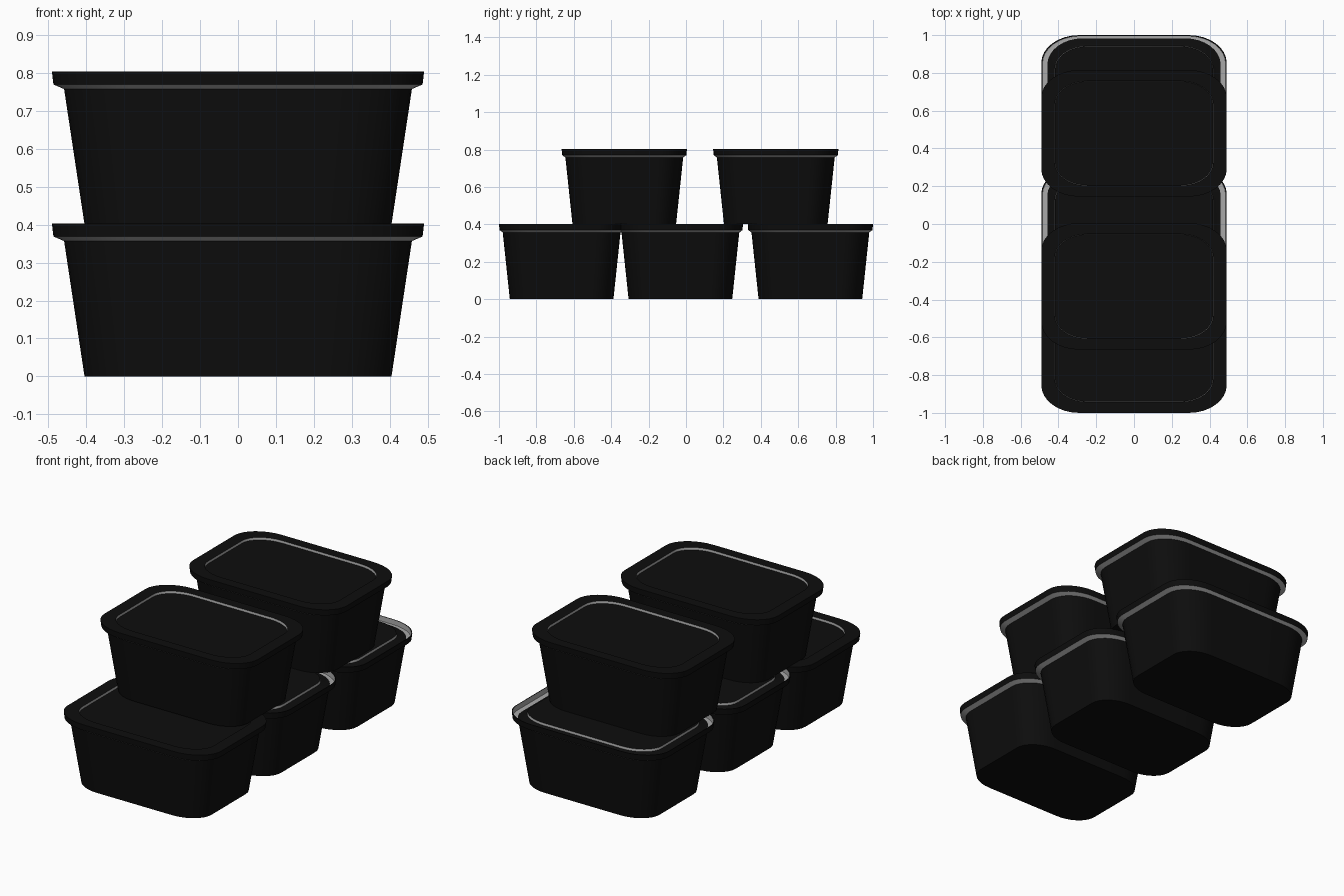
import bpy, bmesh, math

if "Cube" in bpy.data.objects:
    bpy.data.objects.remove(bpy.data.objects["Cube"], do_unlink=True)


def make_material(name, rgb):
    mat = bpy.data.materials.new(name)
    mat.use_nodes = True
    mat.diffuse_color = (*rgb, 1)
    mat.node_tree.nodes["Principled BSDF"].inputs["Base Color"].default_value = (*rgb, 1)
    return mat


BLACK, GREY = 0, 1
MATERIALS = [make_material("black plastic", (0.004, 0.004, 0.004)),
             make_material("light grey edge", (0.4, 0.4, 0.4))]


def outline(hx, hy, z, steps=8):
    """Rounded rectangle with elliptical corners."""
    rx, ry = 0.41 * hx, 0.44 * hy
    points = []
    for q, (sx, sy) in enumerate([(1, 1), (-1, 1), (-1, -1), (1, -1)]):
        for i in range(steps + 1):
            a = math.pi / 2 * (q + i / steps)
            points.append((sx * (hx - rx) + rx * math.cos(a),
                           sy * (hy - ry) + ry * math.sin(a), z))
    return points


def loft(name, rings, bands, location, cap_bottom):
    """Skin a stack of outlines; bands gives the material of each strip."""
    bm = bmesh.new()
    loops = [[bm.verts.new(p) for p in outline(*r)] for r in rings]
    n = len(loops[0])
    for lower, upper, mat in zip(loops, loops[1:], bands):
        for i in range(n):
            j = (i + 1) % n
            bm.faces.new((lower[i], lower[j], upper[j], upper[i])).material_index = mat
    bm.faces.new(loops[-1])
    if cap_bottom:
        bm.faces.new(loops[0][::-1])
    mesh = bpy.data.meshes.new(name)
    bm.to_mesh(mesh)
    bm.free()
    for mat in MATERIALS:
        mesh.materials.append(mat)
    obj = bpy.data.objects.new(name, mesh)
    obj.location = location
    bpy.context.collection.objects.link(obj)
    bpy.ops.object.select_all(action='DESELECT')
    obj.select_set(True)
    bpy.context.view_layer.objects.active = obj
    bpy.ops.object.shade_smooth_by_angle(angle=math.radians(30))


# Tapered tub
TUB = [(0.405, 0.277, 0), (0.459, 0.315, 0.358)]

# Sloped grey flange and black skirt shared by both lid types
SKIRT = [(0.459, 0.315, 0.357), (0.487, 0.332, 0.369), (0.491, 0.335, 0.403)]

# Lid with a flat rim and a shallow sunken panel
SUNKEN = SKIRT + [(0.420, 0.277, 0.403), (0.418, 0.275, 0.390)]
SUNKEN_BANDS = [GREY, BLACK, BLACK, GREY]

# Lid with a grey gutter around a raised panel
RAISED = SKIRT + [(0.487, 0.331, 0.403), (0.485, 0.330, 0.374), (0.459, 0.318, 0.372),
                  (0.420, 0.277, 0.387), (0.418, 0.275, 0.400)]
RAISED_BANDS = [GREY, BLACK, BLACK, GREY, GREY, BLACK, GREY]

# Three containers below, two stacked on top
STACK = [("lower_front", -0.665, 0.0, False), ("lower_middle", -0.03, 0.0, True),
         ("lower_back", 0.665, 0.0, True), ("upper_front", -0.33, 0.401, False),
         ("upper_back", 0.48, 0.401, False)]

for place, y, z, raised in STACK:
    loft(place + "_tub", TUB, [BLACK], (0, y, z), True)
    rings, bands = (RAISED, RAISED_BANDS) if raised else (SUNKEN, SUNKEN_BANDS)
    loft(place + "_lid", rings, bands, (0, y, z), False)
